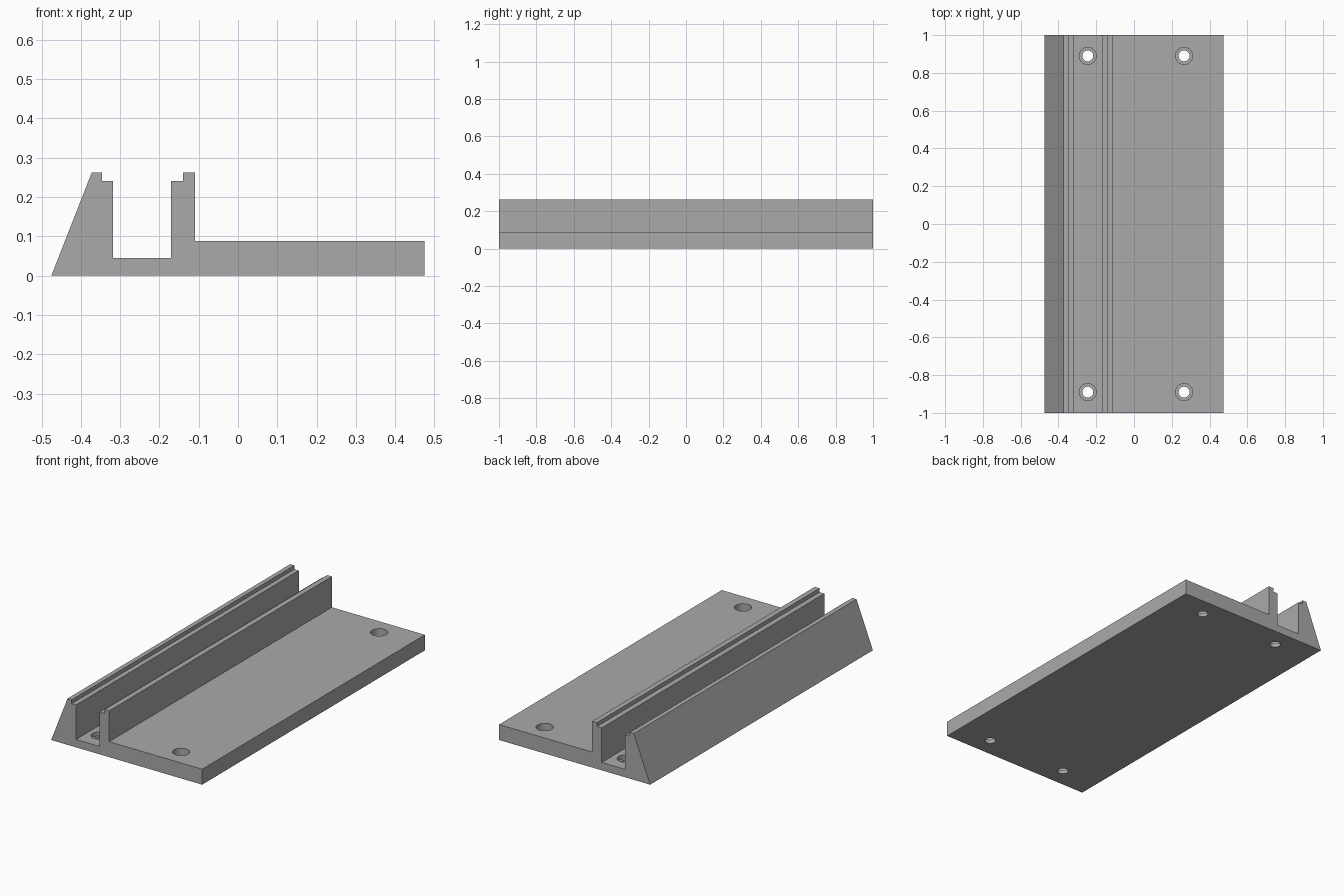
import bpy
import bmesh

cube = bpy.data.objects.get("Cube")
if cube:
    bpy.data.objects.remove(cube, do_unlink=True)

# Plain grey material
grey = bpy.data.materials.new("plain_grey")
grey.use_nodes = True
colour = (0.4, 0.4, 0.4, 1)
grey.diffuse_color = colour
grey.node_tree.nodes["Principled BSDF"].inputs["Base Color"].default_value = colour

LENGTH = 2.0
BORE_FLOOR = 0.022

# Cross-section: sloped outer rail, channel, stepped inner rail, flat plate
profile = [
    (-0.475, 0), (-0.372, 0.263), (-0.346, 0.263), (-0.346, 0.241),
    (-0.318, 0.241), (-0.318, 0.045), (-0.17, 0.045), (-0.17, 0.241),
    (-0.14, 0.241), (-0.14, 0.263), (-0.11, 0.263), (-0.11, 0.088),
    (0.475, 0.088), (0.475, 0),
]

# Extrude the cross-section along y
bm = bmesh.new()
face = bm.faces.new([bm.verts.new((x, -LENGTH / 2, z)) for x, z in profile])
ext = bmesh.ops.extrude_face_region(bm, geom=[face])
moved = [v for v in ext["geom"] if isinstance(v, bmesh.types.BMVert)]
bmesh.ops.translate(bm, verts=moved, vec=(0, LENGTH, 0))
bmesh.ops.recalc_face_normals(bm, faces=bm.faces)
mesh = bpy.data.meshes.new("rail_base")
bm.to_mesh(mesh)
bm.free()
base = bpy.data.objects.new("rail_base", mesh)
bpy.context.collection.objects.link(base)
mesh.materials.append(grey)


def cut_hole(x, y, radius, bottom, top):
    """Cut a vertical round hole through the base between two heights."""
    bpy.ops.mesh.primitive_cylinder_add(
        vertices=48, radius=radius, depth=top - bottom,
        location=(x, y, (top + bottom) / 2))
    cutter = bpy.context.object
    cutter.name = "hole_cutter"
    cutter.data.materials.append(grey)
    cutter.hide_render = True
    cutter.hide_set(True)
    cutter.display_type = 'WIRE'
    mod = base.modifiers.new("hole", 'BOOLEAN')
    mod.operation = 'DIFFERENCE'
    mod.solver = 'EXACT'
    mod.object = cutter
    bpy.context.view_layer.objects.active = base
    bpy.ops.object.modifier_apply(modifier=mod.name)
    bpy.data.objects.remove(cutter, do_unlink=True)


# Four counterbored screw holes
for hx in (-0.245, 0.265):
    for hy in (-0.89, 0.89):
        cut_hole(hx, hy, 0.045, BORE_FLOOR, 0.4)
        cut_hole(hx, hy, 0.029, -0.1, 0.4)

# Smooth hole walls, crisp edges
bpy.ops.object.select_all(action='DESELECT')
base.select_set(True)
bpy.context.view_layer.objects.active = base
bpy.ops.object.shade_smooth_by_angle()
